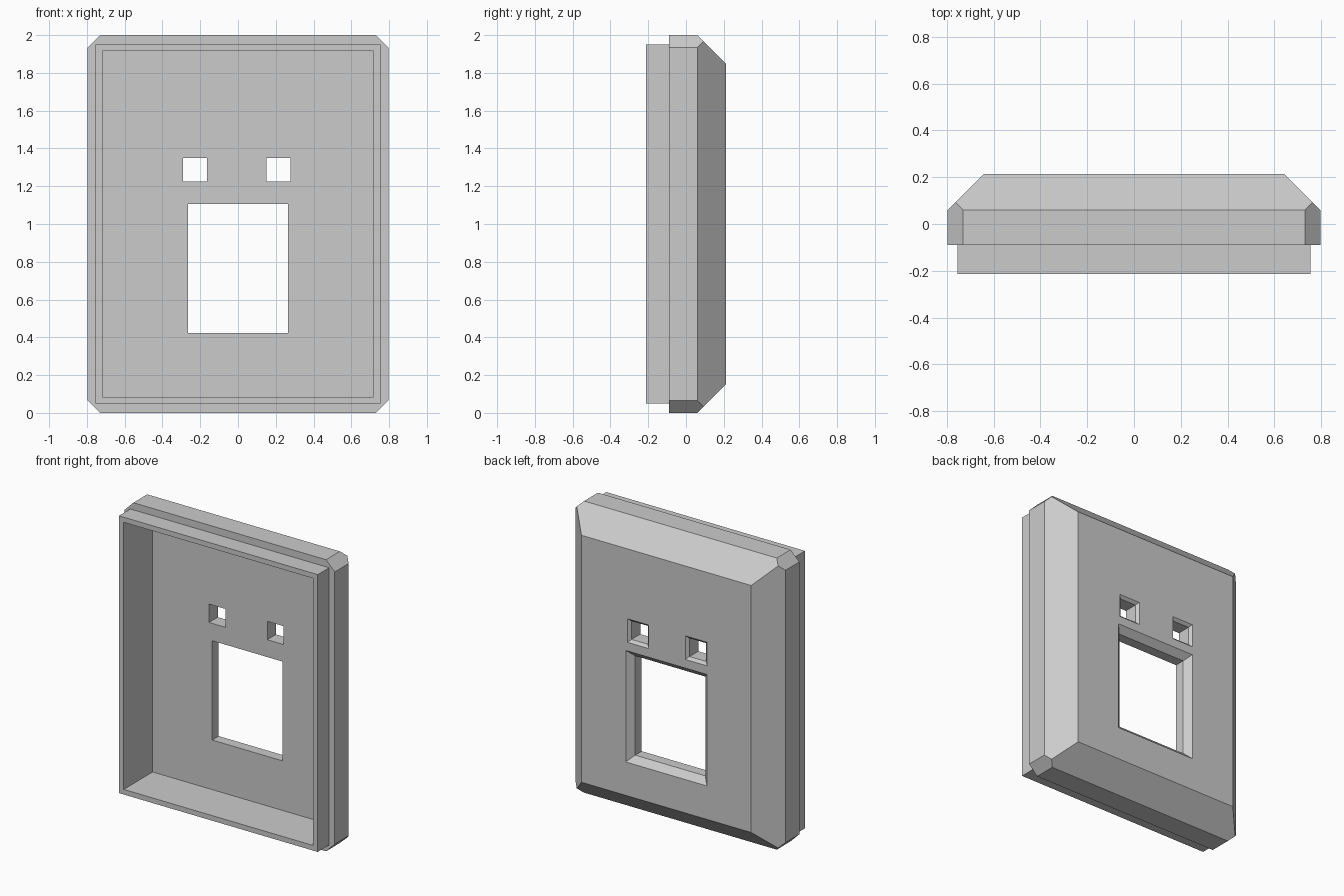
import bpy, bmesh

cube = bpy.data.objects.get("Cube")
if cube:
    bpy.data.objects.remove(cube, do_unlink=True)

BACK, STEP, FLOOR = 0.213, -0.09, 0.10   # depths along y
HALF_W, MID_Z = 0.797, 1.0

grey = bpy.data.materials.new("plain_grey")
grey.use_nodes = True
grey.diffuse_color = (0.6, 0.6, 0.6, 1)
grey.node_tree.nodes["Principled BSDF"].inputs["Base Color"].default_value = (0.6, 0.6, 0.6, 1)


def finish(bm, name):
    bmesh.ops.recalc_face_normals(bm, faces=bm.faces)
    mesh = bpy.data.meshes.new(name)
    bm.to_mesh(mesh)
    bm.free()
    mesh.materials.append(grey)
    obj = bpy.data.objects.new(name, mesh)
    bpy.context.collection.objects.link(obj)
    return obj


def loft(name, sections):
    """Closed solid through rectangles given as (y, x0, x1, z0, z1)."""
    bm = bmesh.new()
    rings = [[bm.verts.new(p) for p in ((x0, y, z0), (x1, y, z0), (x1, y, z1), (x0, y, z1))]
             for y, x0, x1, z0, z1 in sections]
    for a, b in zip(rings, rings[1:]):
        for i in range(4):
            j = (i + 1) % 4
            bm.faces.new((a[i], a[j], b[j], b[i]))
    bm.faces.new(rings[0])
    bm.faces.new(rings[-1])
    return finish(bm, name)


def combine(target, tool, operation):
    mod = target.modifiers.new(operation.lower(), 'BOOLEAN')
    mod.operation, mod.solver, mod.object = operation, 'EXACT', tool
    bpy.context.view_layer.objects.active = target
    bpy.ops.object.modifier_apply(modifier=mod.name)
    bpy.data.objects.remove(tool, do_unlink=True)


# Outer shell: clipped corners and a broad slope around the back
slope, clip = 0.153, 0.066
side = BACK - slope
bm = bmesh.new()
for sx in (-1, 1):
    for sz in (-1, 1):
        for y, dx, dz in ((STEP, clip, 0), (STEP, 0, clip), (side, clip, 0), (side, 0, clip),
                          (side + clip / 2, clip / 2, clip / 2), (BACK, slope, slope)):
            bm.verts.new((sx * (HALF_W - dx), y, MID_Z + sz * (1 - dz)))
bmesh.ops.convex_hull(bm, input=bm.verts)
bmesh.ops.dissolve_limit(bm, angle_limit=0.02, verts=bm.verts, edges=bm.edges)
panel = finish(bm, "panel_housing")

# Front lip, then the deep recess inside it
lip = (-0.754, 0.754, 0.049, 1.951)
combine(panel, loft("front_lip", [(-BACK, *lip), (0.0, *lip)]), 'UNION')
recess = (-0.718, 0.718, 0.084, 1.916)
combine(panel, loft("recess_cutter", [(-0.3, *recess), (FLOOR, *recess)]), 'DIFFERENCE')

# Window and two small holes, each flared at the back
over = 0.01
for name, x0, x1, z0, z1, flare in (("window", -0.266, 0.266, 0.424, 1.105, 0.042),
                                    ("right_hole", -0.29, -0.163, 1.224, 1.35, 0.018),
                                    ("left_hole", 0.152, 0.277, 1.224, 1.35, 0.018)):
    f = flare + over
    cutter = loft(name + "_cutter", [(0.0, x0, x1, z0, z1),
                                     (BACK - flare, x0, x1, z0, z1),
                                     (BACK + over, x0 - f, x1 + f, z0 - f, z1 + f)])
    combine(panel, cutter, 'DIFFERENCE')
